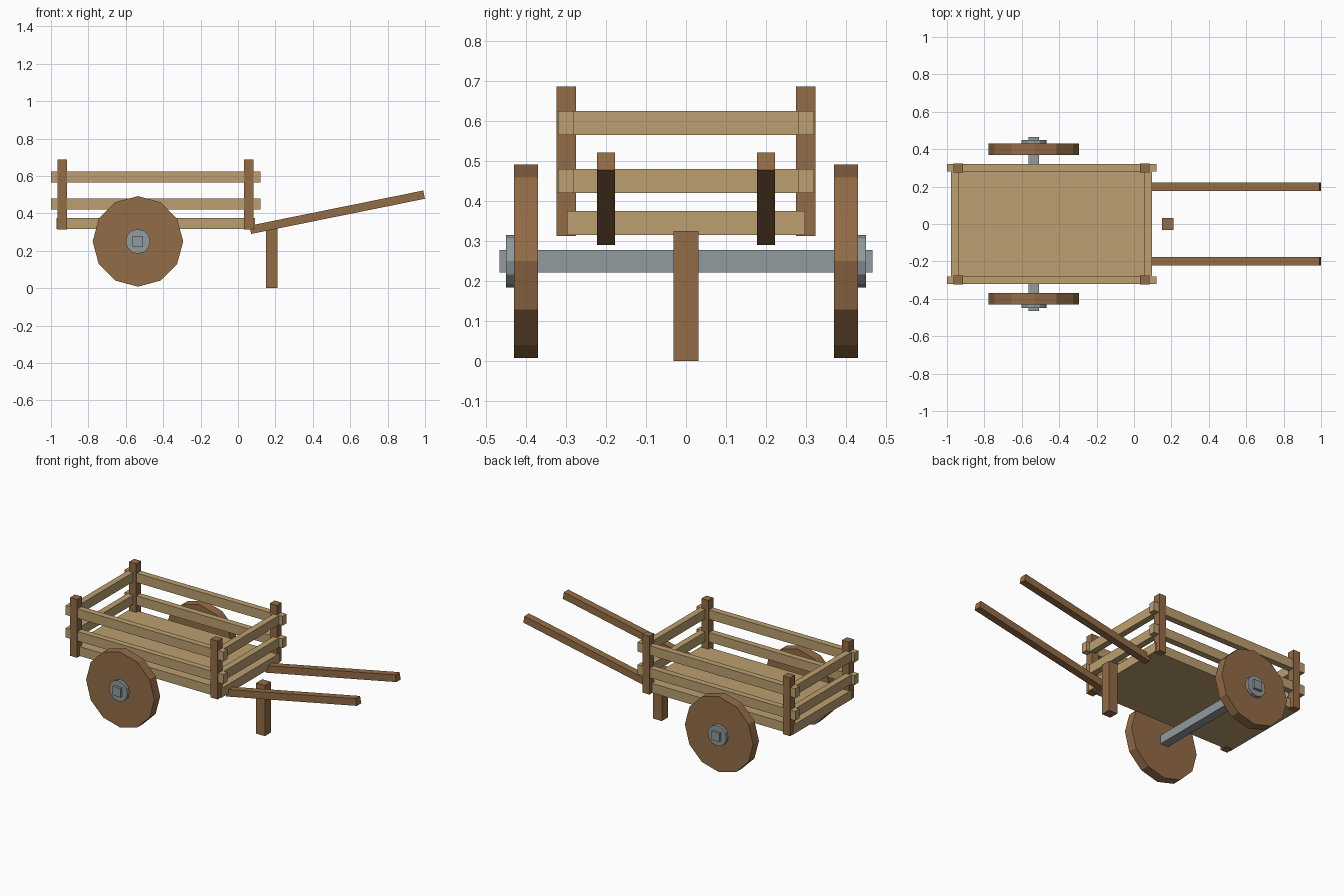
import bpy
import math

cube = bpy.data.objects.get("Cube")
if cube:
    bpy.data.objects.remove(cube, do_unlink=True)


def material(name, rgb):
    m = bpy.data.materials.new(name)
    m.use_nodes = True
    m.diffuse_color = (*rgb, 1)
    m.node_tree.nodes["Principled BSDF"].inputs["Base Color"].default_value = (*rgb, 1)
    return m


LIGHT = material("light wood", (0.50, 0.345, 0.16))
DARK = material("dark wood", (0.295, 0.15, 0.063))
METAL = material("grey metal", (0.28, 0.325, 0.34))


def finish(name, mat):
    ob = bpy.context.object
    ob.name = name
    ob.data.materials.append(mat)
    return ob


def box(name, mat, x, y, z):
    """Box from (min, max) pairs on each axis."""
    spans = (x, y, z)
    bpy.ops.mesh.primitive_cube_add(size=1, location=[(a + b) / 2 for a, b in spans])
    ob = finish(name, mat)
    ob.scale = [b - a for a, b in spans]
    return ob


def disc(name, mat, radius, x, y, z):
    """Twelve-sided disc across the y axis, with a corner at the top."""
    bpy.ops.mesh.primitive_cylinder_add(
        vertices=12, radius=radius, depth=y[1] - y[0],
        location=(x, sum(y) / 2, z), rotation=(math.pi / 2, 0, 0))
    return finish(name, mat)


def mirrored(side, a, b):
    return tuple(sorted((side * a, side * b)))


# Cart bed
box("bed", LIGHT, (-0.97, 0.09), (-0.298, 0.298), (0.315, 0.375))

# Rails along the sides and across both ends, on two levels
for level, z in (("lower", (0.42, 0.48)), ("upper", (0.565, 0.625))):
    for label, s in (("left", 1), ("right", -1)):
        box(f"{level}_{label}_rail", LIGHT, (-1.0, 0.12), mirrored(s, 0.28, 0.32), z)
    for label, x in (("rear", (-0.978, -0.938)), ("front", (0.056, 0.096))):
        box(f"{level}_{label}_rail", LIGHT, x, (-0.3, 0.3), z)

AXLE_X, AXLE_Z = -0.535, 0.25
for label, s in (("left", 1), ("right", -1)):
    # Corner posts
    for end, x in (("rear", (-0.965, -0.915)), ("front", (0.033, 0.083))):
        box(f"{end}_{label}_post", DARK, x, mirrored(s, 0.275, 0.324), (0.313, 0.687))

    # Wheel and hub plate
    disc(f"{label}_wheel", DARK, 0.242, AXLE_X, mirrored(s, 0.37, 0.43), AXLE_Z)
    disc(f"{label}_hub", METAL, 0.066, AXLE_X, mirrored(s, 0.41, 0.45), AXLE_Z)

    # Sloping handle
    x0, z0, x1, z1 = 0.066, 0.312, 0.995, 0.5
    bpy.ops.mesh.primitive_cube_add(
        size=1, location=((x0 + x1) / 2, s * 0.2, (z0 + z1) / 2),
        rotation=(0, -math.atan2(z1 - z0, x1 - x0), 0))
    finish(f"{label}_handle", DARK).scale = (math.hypot(x1 - x0, z1 - z0), 0.045, 0.045)

# Axle through both wheels
box("axle", METAL, (AXLE_X - 0.028, AXLE_X + 0.028), (-0.466, 0.466),
    (AXLE_Z - 0.028, AXLE_Z + 0.028))

# Prop leg
box("prop_leg", DARK, (0.15, 0.212), (-0.031, 0.031), (0, 0.325))
